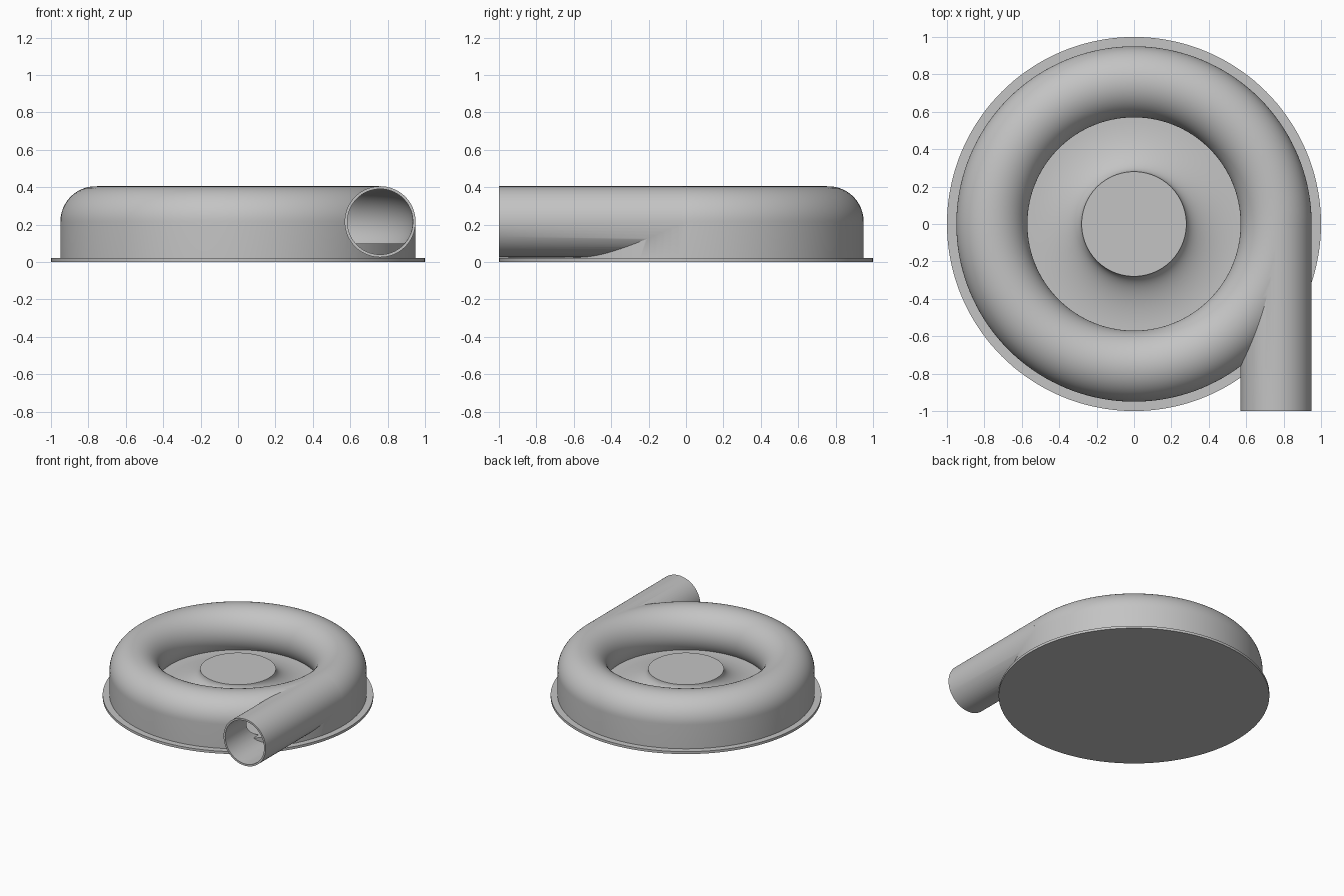
import bpy, bmesh, math
from mathutils import Matrix

if "Cube" in bpy.data.objects:
    bpy.data.objects.remove(bpy.data.objects["Cube"])

# Main dimensions
RING, TUBE, BORE, MID = 0.76, 0.19, 0.175, 0.215
BASE, FLOOR = 0.02, 0.10

grey = bpy.data.materials.new("housing_grey")
grey.use_nodes = True
colour = (0.55, 0.55, 0.55, 1)
grey.diffuse_color = colour
grey.node_tree.nodes["Principled BSDF"].inputs["Base Color"].default_value = colour


def finish(name, bm):
    bmesh.ops.recalc_face_normals(bm, faces=bm.faces)
    mesh = bpy.data.meshes.new(name)
    bm.to_mesh(mesh)
    bm.free()
    mesh.materials.append(grey)
    obj = bpy.data.objects.new(name, mesh)
    bpy.context.collection.objects.link(obj)
    return obj


def lathe(name, profile, closed=True, steps=144):
    """Spin (radius, height) points about z; open profiles are capped flat."""
    bm = bmesh.new()
    rings = []
    for r, z in profile:
        rings.append([bm.verts.new((r * math.cos(a), r * math.sin(a), z))
                      for a in (math.tau * i / steps for i in range(steps))])
    pairs = list(zip(rings, rings[1:]))
    if closed:
        pairs.append((rings[-1], rings[0]))
    for low, high in pairs:
        for i in range(steps):
            j = (i + 1) % steps
            bm.faces.new((low[i], low[j], high[j], high[i]))
    if not closed:
        bm.faces.new(rings[0])
        bm.faces.new(rings[-1])
    return finish(name, bm)


def pipe(name, radius, y0, y1):
    """Solid rod along y on the outlet axis."""
    bm = bmesh.new()
    place = Matrix.Translation((RING, (y0 + y1) / 2, MID)) @ Matrix.Rotation(math.pi / 2, 4, "X")
    bmesh.ops.create_cone(bm, cap_ends=True, segments=72, radius1=radius,
                          radius2=radius, depth=y1 - y0, matrix=place)
    return finish(name, bm)


def arc(radius, start, end, count):
    for i in range(count + 1):
        a = start + (end - start) * i / count
        yield RING + radius * math.cos(a), MID + radius * math.sin(a)


def boolean(target, tool, operation):
    mod = target.modifiers.new(operation, "BOOLEAN")
    mod.operation, mod.object, mod.solver = operation, tool, "EXACT"
    select(target)
    bpy.ops.object.modifier_apply(modifier=mod.name)
    bpy.data.objects.remove(tool)


def select(obj):
    bpy.ops.object.select_all(action="DESELECT")
    obj.select_set(True)
    bpy.context.view_layer.objects.active = obj


# Volute: straight outer wall, rounded crown, inner side curling under to the floor
curl = math.pi + math.asin((MID - FLOOR) / TUBE)
crown = list(arc(TUBE, 0, curl, 40))
volute = lathe("volute", [(RING + TUBE, BASE)] + crown + [(crown[-1][0], BASE)])

# Tangential outlet, then hollow out the flow passage
boolean(volute, pipe("outlet", TUBE, -1.0, -0.02), "UNION")
passage = list(arc(BORE, 0, math.tau, 48))[:-1]
boolean(volute, lathe("passage_cutter", passage), "DIFFERENCE")
boolean(volute, pipe("outlet_cutter", BORE, -1.1, -0.03), "DIFFERENCE")

# Base flange and raised floor inside the volute
flange = lathe("base_flange", [(1.0, 0), (1.0, BASE)], closed=False)
floor = lathe("inner_floor", [(0.94, BASE), (0.94, FLOOR)], closed=False)

# Hub with a flat top and a concave flare down to the floor
flare = [(0.565 - 0.285 * math.cos(t), 0.23 - 0.128 * math.sin(t))
         for t in (math.pi / 2 * i / 20 for i in range(21))]
hub = lathe("hub", flare + [(0.565, 0.09)], closed=False)

for part in (volute, flange, floor, hub):
    select(part)
    bpy.ops.object.shade_smooth_by_angle(angle=math.radians(30))
